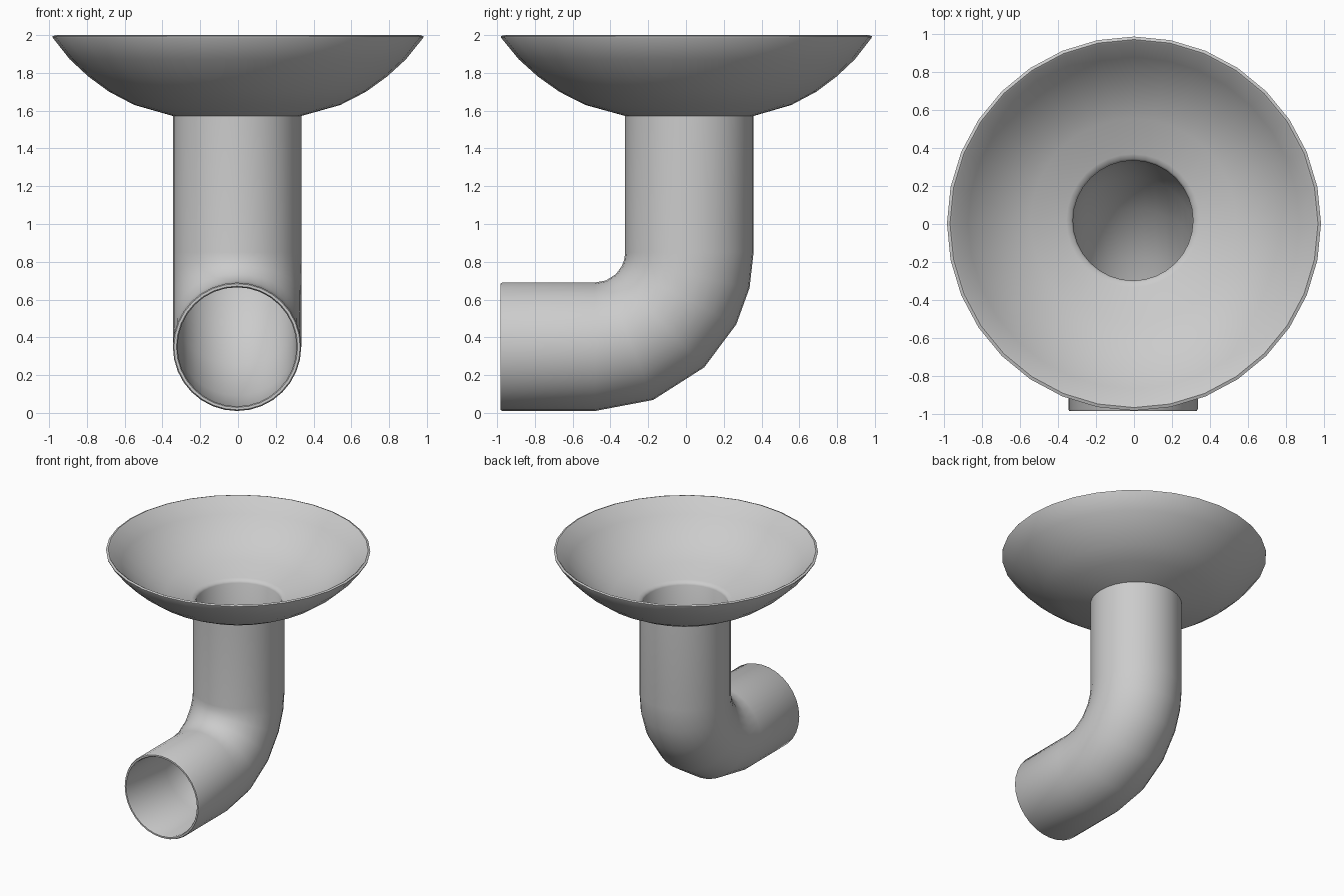
import bpy
import bmesh
from math import sin, cos, pi, radians

if "Cube" in bpy.data.objects:
    bpy.data.objects.remove(bpy.data.objects["Cube"])

SIDES = 32
R_OUT, R_IN = 0.34, 0.315
PIPE_X, PIPE_Y, PIPE_Z = -0.005, 0.018, 0.35   # leg axis and spout axis
BEND_Y, BEND_Z = -0.482, 0.85                  # centre of the elbow
BEND_R = 0.5


def add_ring(bm, x, y, z, tilt, radius):
    """Ring facing the sweep direction: tilt 0 runs along y, 90 degrees along z."""
    return [bm.verts.new((x + radius * cos(a),
                          y + radius * sin(a) * -sin(tilt),
                          z + radius * sin(a) * cos(tilt)))
            for a in (2 * pi * i / SIDES for i in range(SIDES))]


def pipe_rings(radius, bevel, top):
    """Spout mouth, elbow and vertical leg."""
    rings = [(PIPE_X, -0.983, PIPE_Z, 0, radius + bevel),
             (PIPE_X, -0.972, PIPE_Z, 0, radius)]
    for deg in (0, 21.5, 43.5, 63, 77, 90):
        t = radians(deg)
        rings.append((PIPE_X, BEND_Y + BEND_R * sin(t),
                      BEND_Z - BEND_R * cos(t), t, radius))
    rings.append((PIPE_X, PIPE_Y, top, pi / 2, radius))
    return rings


def bowl_rings(profile):
    """Bowl levels; the centre drifts from the leg axis to the rim centre."""
    rings = []
    for r, z in profile:
        k = max(0, min(1, (0.98 - r) / 0.64))
        rings.append((PIPE_X * k, 0.002 + (PIPE_Y - 0.002) * k, z, pi / 2, r))
    return rings


outer = pipe_rings(R_OUT, -0.006, 1.572) + bowl_rings(
    [(0.545, 1.63), (0.68, 1.70), (0.79, 1.78), (0.89, 1.872), (0.98, 1.985), (0.982, 1.994)])
inner = pipe_rings(R_IN, 0.006, 1.575) + bowl_rings(
    [(0.325, 1.592), (0.35, 1.602), (0.54, 1.657), (0.67, 1.724),
     (0.775, 1.80), (0.87, 1.89), (0.956, 1.994), (0.966, 2.0)])

# Funnel: outer skin up, over the rim, inner skin back down to the mouth
bm = bmesh.new()
rings = [add_ring(bm, *r) for r in outer + inner[::-1]]
for a, b in zip(rings, rings[1:] + rings[:1]):
    for i in range(SIDES):
        j = (i + 1) % SIDES
        bm.faces.new((a[i], a[j], b[j], b[i]))
bmesh.ops.recalc_face_normals(bm, faces=bm.faces)

mesh = bpy.data.meshes.new("funnel_pipe")
bm.to_mesh(mesh)
bm.free()
funnel = bpy.data.objects.new("funnel_pipe", mesh)
bpy.context.collection.objects.link(funnel)
bpy.context.view_layer.objects.active = funnel
funnel.select_set(True)
bpy.ops.object.shade_smooth_by_angle(angle=radians(50))
